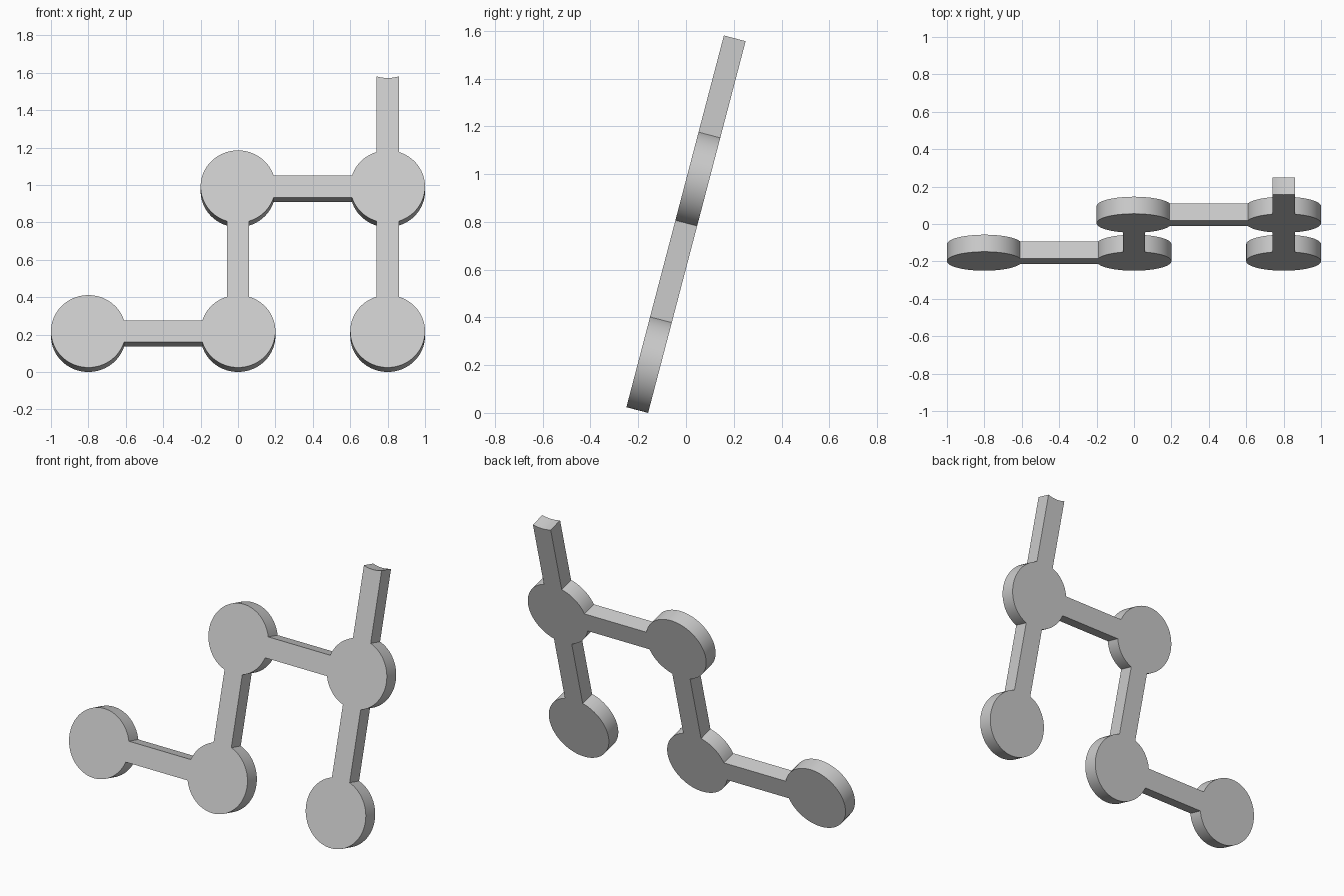
import bpy
import bmesh
from math import asin, radians, pi, cos, sin
from mathutils import Matrix, Vector

cube = bpy.data.objects.get("Cube")
if cube:
    bpy.data.objects.remove(cube, do_unlink=True)

RADIUS, SPACING, HALF_BAR, THICK = 0.2, 0.8, 0.06, 0.094
LEAN = radians(14.7)
JOIN = asin(HALF_BAR / RADIUS)   # half angle a bar covers on a disc rim
bm = bmesh.new()


def arc(centre, start, end, steps):
    """Points on a disc rim, both ends included."""
    angles = [start + (end - start) * i / steps for i in range(steps + 1)]
    return [centre + RADIUS * Vector((cos(a), 0, sin(a))) for a in angles]


def flat(points):
    bm.faces.new([bm.verts.new(p) for p in points])


def disc(centre):
    rim = []
    for quarter in range(4):
        a = quarter * pi / 2
        rim += arc(centre, a - JOIN, a + JOIN, 8)[:-1]
        rim += arc(centre, a + JOIN, a + pi / 2 - JOIN, 12)[:-1]
    flat(rim)


def bar(centre, angle):
    """Bar whose hollow ends fit the rims of two neighbouring discs."""
    far = centre + SPACING * Vector((cos(angle), 0, sin(angle)))
    flat(arc(centre, angle + JOIN, angle - JOIN, 8)
         + arc(far, angle + pi + JOIN, angle + pi - JOIN, 8))


# Flat layout on a square grid of discs
def spot(column, row):
    return Vector((column * SPACING, 0, row * SPACING))


for column, row in ((-1, 0), (0, 0), (0, 1), (1, 0), (1, 1)):
    disc(spot(column, row))
for column, row, angle in ((-1, 0, 0), (0, 1, 0),
                           (0, 0, pi / 2), (1, 0, pi / 2), (1, 1, pi / 2)):
    bar(spot(column, row), angle)

# Join along the shared rims, then thicken into one plate
bmesh.ops.remove_doubles(bm, verts=bm.verts, dist=0.0005)
result = bmesh.ops.extrude_face_region(bm, geom=bm.faces[:], use_keep_orig=True)
moved = [v for v in result["geom"] if isinstance(v, bmesh.types.BMVert)]
bmesh.ops.translate(bm, verts=moved, vec=(0, THICK, 0))
bmesh.ops.recalc_face_normals(bm, faces=bm.faces)

# Lean backwards, centre and stand on the ground
bmesh.ops.rotate(bm, verts=bm.verts, matrix=Matrix.Rotation(-LEAN, 3, "X"))
ys = [v.co.y for v in bm.verts]
zs = [v.co.z for v in bm.verts]
bmesh.ops.translate(bm, verts=bm.verts,
                    vec=(0, -(min(ys) + max(ys)) / 2, -min(zs)))

mesh = bpy.data.meshes.new("linked_disc_plate")
bm.to_mesh(mesh)
bm.free()
plate = bpy.data.objects.new("linked_disc_plate", mesh)
bpy.context.collection.objects.link(plate)

# Single plain grey
grey = bpy.data.materials.new("light_grey")
grey.use_nodes = True
colour = (0.6, 0.6, 0.6, 1)
grey.diffuse_color = colour
grey.node_tree.nodes["Principled BSDF"].inputs["Base Color"].default_value = colour
mesh.materials.append(grey)

bpy.context.view_layer.objects.active = plate
plate.select_set(True)
bpy.ops.object.shade_smooth_by_angle(angle=radians(30))
